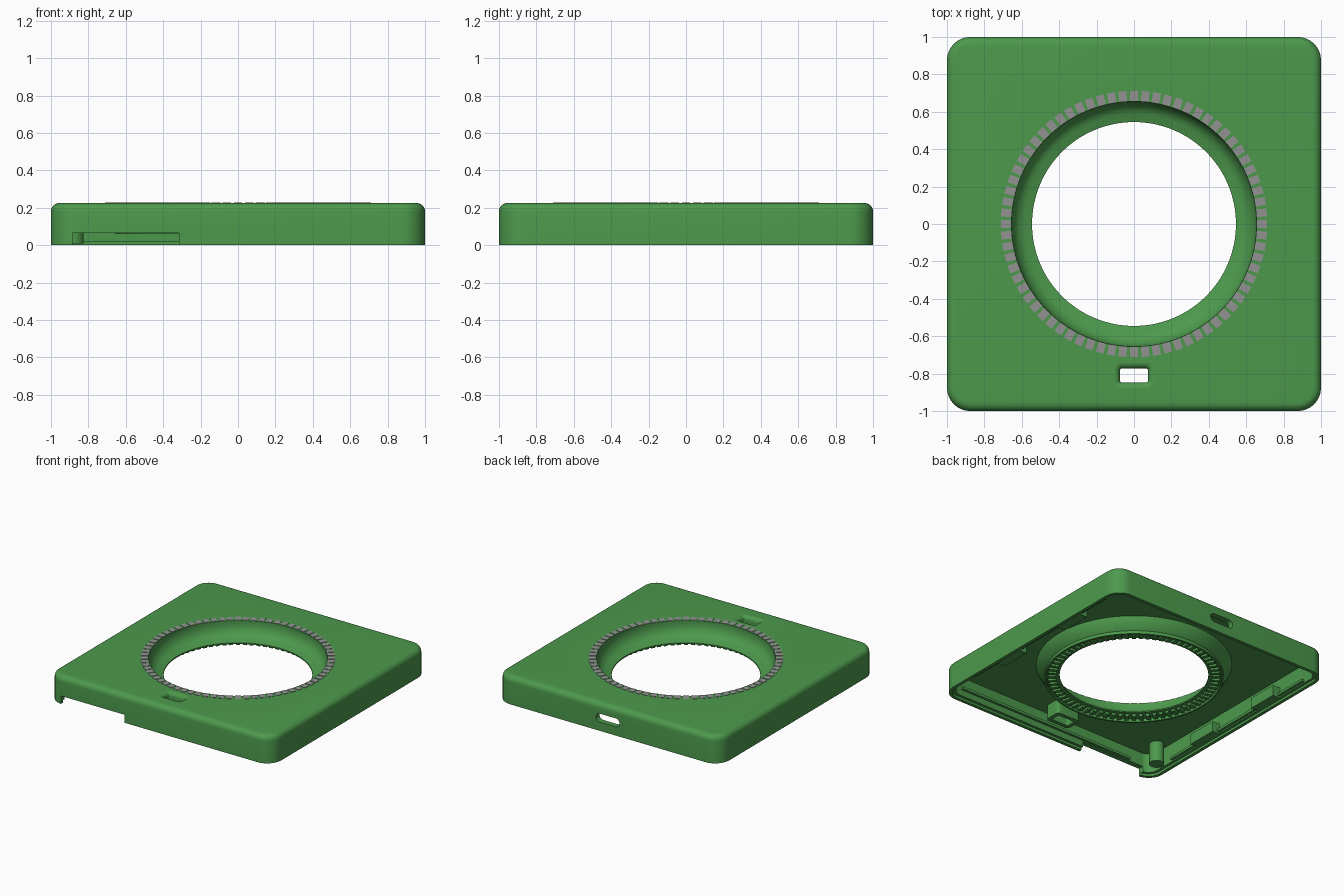
import bpy, bmesh, math
from mathutils import Matrix

if "Cube" in bpy.data.objects:
    bpy.data.objects.remove(bpy.data.objects["Cube"])


def material(name, rgb):
    m = bpy.data.materials.new(name)
    m.diffuse_color = (*rgb, 1)
    m.use_nodes = True
    m.node_tree.nodes["Principled BSDF"].inputs["Base Color"].default_value = m.diffuse_color
    return m


GREEN = material("green plastic", (0.073, 0.319, 0.073))
GREY = material("grey marks", (0.29, 0.29, 0.29))
H, CEIL, WALL = 0.225, 0.175, 0.045


def finish(name, bm, mat, smooth=True):
    bmesh.ops.recalc_face_normals(bm, faces=bm.faces[:])
    me = bpy.data.meshes.new(name)
    bm.to_mesh(me)
    bm.free()
    ob = bpy.data.objects.new(name, me)
    bpy.context.collection.objects.link(ob)
    me.materials.append(mat)
    if smooth:
        shade(ob)
    return ob


def shade(ob):
    bpy.ops.object.select_all(action='DESELECT')
    ob.select_set(True)
    bpy.context.view_layer.objects.active = ob
    bpy.ops.object.shade_smooth_by_angle(angle=math.radians(35))


def rounded_rect(hx, hy, r, n=8):
    pts = []
    for k, (sx, sy) in enumerate(((1, 1), (-1, 1), (-1, -1), (1, -1))):
        for i in range(n + 1):
            a = math.pi / 2 * (k + i / n)
            pts.append((sx * (hx - r) + r * math.cos(a), sy * (hy - r) + r * math.sin(a)))
    return pts


def loft(name, layers, matrix=Matrix()):
    """Solid through stacked rounded rectangles (half x, half y, radius, z)."""
    bm = bmesh.new()
    loops = [[bm.verts.new((x, y, z)) for x, y in rounded_rect(hx, hy, r)]
             for hx, hy, r, z in layers]
    for a, b in zip(loops, loops[1:]):
        for i in range(len(a)):
            j = (i + 1) % len(a)
            bm.faces.new((a[i], a[j], b[j], b[i]))
    bm.faces.new(loops[0])
    bm.faces.new(loops[-1])
    bm.transform(matrix)
    return finish(name, bm, GREEN)


def lathe(name, profile, n=120):
    """Closed profile of (radius, z) turned around the z axis."""
    bm = bmesh.new()
    rings = [[bm.verts.new((r * math.cos(2 * math.pi * i / n), r * math.sin(2 * math.pi * i / n), z))
              for r, z in profile] for i in range(n)]
    for i in range(n):
        a, b = rings[i], rings[(i + 1) % n]
        for k in range(len(profile)):
            m = (k + 1) % len(profile)
            bm.faces.new((a[k], b[k], b[m], a[m]))
    return finish(name, bm, GREEN)


def add_box(bm, lo, hi, matrix=Matrix()):
    c = [(a + b) / 2 for a, b in zip(lo, hi)]
    s = [b - a for a, b in zip(lo, hi)]
    bmesh.ops.create_cube(bm, size=1, matrix=matrix @ Matrix.Translation(c) @ Matrix.Diagonal((*s, 1)))


def box(name, lo, hi):
    bm = bmesh.new()
    add_box(bm, lo, hi)
    return finish(name, bm, GREEN, False)


def cylinder(name, r, z0, z1, x=0, y=0, n=120):
    bm = bmesh.new()
    bmesh.ops.create_cone(bm, cap_ends=True, segments=n, radius1=r, radius2=r, depth=z1 - z0,
                          matrix=Matrix.Translation((x, y, (z0 + z1) / 2)))
    return finish(name, bm, GREEN)


def cut(ob, cutters):
    for c in cutters:
        m = ob.modifiers.new("cut", 'BOOLEAN')
        m.operation, m.solver, m.object = 'DIFFERENCE', 'EXACT', c
        bpy.context.view_layer.objects.active = ob
        bpy.ops.object.modifier_apply(modifier=m.name)
        c.hide_render = True
    shade(ob)


def ring_of_blocks(name, count, lo, hi, mat):
    bm = bmesh.new()
    for i in range(count):
        add_box(bm, lo, hi, Matrix.Rotation(2 * math.pi * i / count, 4, 'Z'))
    return finish(name, bm, mat, False)


# cover with a filleted top edge
R, F = 0.125, 0.045
layers = [(1, 1, R, 0)]
for i in range(7):
    a = math.pi / 2 * i / 6
    d = F * (1 - math.cos(a))
    layers.append((1 - d, 1 - d, R - d, H - F + F * math.sin(a)))
cover = loft("cover", layers)

# tube below the small top slot
tube = loft("slot_tube", [(0.105, 0.07, 0.025, 0.06), (0.105, 0.07, 0.025, CEIL + 0.01)],
            Matrix.Translation((0, -0.81, 0)))

# cutters: hollow, lid step, round opening, top slot, back port, front notch
inner = 1 - WALL
hollow = loft("hollow_cutter", [(inner, inner, 0.085, -0.1), (inner, inner, 0.085, CEIL)])
step = loft("lid_step_cutter", [(0.975, 0.975, 0.1, -0.1), (0.975, 0.975, 0.1, 0.02)])
opening = cylinder("opening_cutter", 0.66, 0.1, 0.4)
slot_layers = [(0.075, 0.038, 0.012, -0.1), (0.075, 0.038, 0.012, H - 0.03)]
for i in range(1, 6):
    a = math.pi / 2 * i / 5
    d = 0.03 * (1 - math.cos(a))
    slot_layers.append((0.075 + d, 0.038 + d, 0.012 + d, H - 0.03 + 0.03 * math.sin(a)))
slot_layers.append((0.105, 0.068, 0.042, 0.3))
slot = loft("slot_cutter", slot_layers, Matrix.Translation((0, -0.81, 0)))
port = loft("port_cutter", [(0.105, 0.034, 0.033, -0.1), (0.105, 0.034, 0.033, 0.1)],
            Matrix.Translation((0, 1, 0.105)) @ Matrix.Rotation(math.pi / 2, 4, 'X'))
notch = box("notch_cutter", (-0.885, -1.1, -0.1), (-0.315, -0.9, 0.065))
cut(cover, [hollow, step, opening, slot, port, notch])
cut(tube, [slot])

# bowl-shaped round opening with a flat lower flange
bowl = [(0.655, H - 0.0005), (0.655, H - 0.015)]
for i in range(1, 9):
    a = math.pi / 2 * i / 8 * 0.85
    bowl.append((0.565 + 0.09 * math.cos(a), 0.21 - 0.105 * math.sin(a)))
bowl += [(0.545, 0.095), (0.545, 0.085), (0.655, 0.085), (0.675, 0.105), (0.72, CEIL + 0.005),
         (0.72, 0.19), (0.665, H - 0.0005)]
lathe("opening_bowl", bowl)

# ribs under the flange and its outer lip
ring_of_blocks("flange_ribs", 72, (0.57, -0.014, 0.065), (0.63, 0.014, 0.087), GREEN)
lathe("flange_lip", [(0.64, 0.09), (0.655, 0.09), (0.655, 0.06), (0.64, 0.06)])

# grey marks around the opening
ring_of_blocks("dial_marks", 72, (0.657, -0.021, H - 0.003), (0.712, 0.021, H + 0.003), GREY)

# clips and rails on the inside of the side walls
for s, side in ((-1, "left"), (1, "right")):
    for n, y in enumerate((-0.29, 0.40)):
        x0, x1 = sorted((s * 0.89, s * 0.96))
        box(f"{side}_clip_{n + 1}", (x0, y - 0.125, 0.015), (x1, y + 0.125, 0.1))
    x0, x1 = sorted((s * 0.935, s * 0.96))
    box(f"{side}_rail", (x0, -0.7, 0.03), (x1, 0.8, 0.05))
box("front_rail", (-0.75, -0.96, 0.07), (0.85, -0.935, 0.09))

# corner post
cylinder("corner_post", 0.055, 0.01, CEIL + 0.01, -0.88, -0.79, 32)

# remove the helpers
for c in (hollow, step, opening, slot, port, notch):
    bpy.data.objects.remove(c, do_unlink=True)
